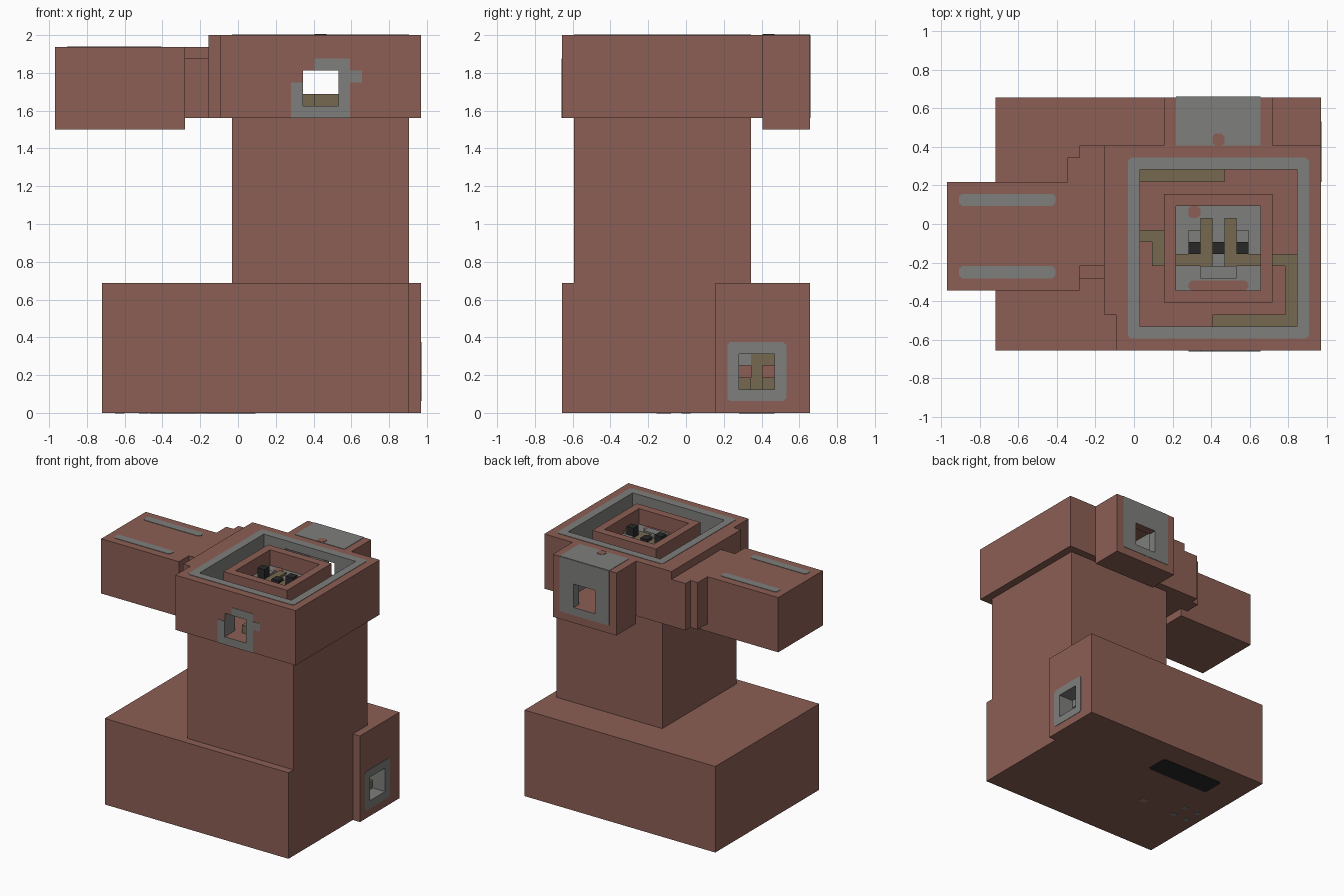
import bpy, bmesh
from mathutils import Vector

cube = bpy.data.objects.get("Cube")
if cube:
    bpy.data.objects.remove(cube, do_unlink=True)

U = 2 / 32                                   # one grid cell
ORIGIN = Vector((-15.5 * U, -10.5 * U, 0))   # grid corner, centres the model
THIN = 0.05                                  # plate thickness in cells


def material(name, rgb):
    m = bpy.data.materials.new(name)
    m.use_nodes = True
    m.diffuse_color = (*rgb, 1)
    m.node_tree.nodes["Principled BSDF"].inputs["Base Color"].default_value = (*rgb, 1)
    return m


BRICK = material("brick red", (0.26, 0.114, 0.09))
PALE = material("pale brick", (0.42, 0.2, 0.16))
GREY = material("stone grey", (0.21, 0.21, 0.205))
OLIVE = material("olive brown", (0.178, 0.14, 0.08))
DARK = material("charcoal", (0.022, 0.022, 0.022))


def box(name, xs, ys, zs, mat=BRICK, round_axis=None):
    """Box between grid lines; optionally clip the corners around one axis."""
    bm = bmesh.new()
    bmesh.ops.create_cube(bm, size=1)
    for v in bm.verts:
        cell = [r[0] if c < 0 else r[1] for c, r in zip(v.co, (xs, ys, zs))]
        v.co = Vector(cell) * U + ORIGIN
    if round_axis is not None:
        edges = [e for e in bm.edges
                 if abs((e.verts[0].co - e.verts[1].co).normalized()[round_axis]) > 0.9]
        bmesh.ops.bevel(bm, geom=edges, offset=0.25 * U, segments=1, affect='EDGES')
    mesh = bpy.data.meshes.new(name)
    bm.to_mesh(mesh)
    bm.free()
    mesh.materials.append(mat)
    obj = bpy.data.objects.new(name, mesh)
    bpy.context.collection.objects.link(obj)
    return obj


def cut(obj, xs, ys, zs):
    """Subtract a grid box from an object and discard the cutter."""
    cutter = box("cutter", xs, ys, zs)
    cutter.hide_render = True
    mod = obj.modifiers.new("cut", 'BOOLEAN')
    mod.operation, mod.solver, mod.object = 'DIFFERENCE', 'EXACT', cutter
    bpy.context.view_layer.objects.active = obj
    bpy.ops.object.modifier_apply(modifier=mod.name)
    bpy.data.objects.remove(cutter, do_unlink=True)


def paint(obj, mat, rule):
    """Give a second colour to faces whose grid centre and normal fit the rule."""
    slot = len(obj.data.materials)
    obj.data.materials.append(mat)
    for p in obj.data.polygons:
        p.material_index = slot if rule((p.center - ORIGIN) / U, p.normal) else 0


def top_plate(name, xs, ys, z, mat=GREY, rounded=True, thick=THIN):
    return box(name, xs, ys, (z, z + thick), mat, 2 if rounded else None)


def disc(name, x, y, radius, mat):
    bpy.ops.mesh.primitive_cylinder_add(vertices=8, radius=radius, depth=0.006,
                                        location=(x, y, 0))
    obj = bpy.context.object
    obj.name = name
    obj.data.materials.append(mat)


# Base with its side block and small window pocket
POCKET = ((28, 32), (15, 18), (2, 5))
base = box("base", (4, 30), (0, 21), (0, 11))
side_block = box("base_side_block", (30, 31), (13, 21), (0, 11))
window_plate = box("base_window_frame", (31, 31 + THIN), (14, 19), (1, 6), GREY, 0)
for part in (base, side_block, window_plate):
    cut(part, *POCKET)
for part in (base, side_block):
    paint(part, GREY, lambda c, n: 28.5 < c.x < 30.9 and 14.9 < c.y < 18.1 and 1.9 < c.z < 5.1)
box("pocket_post", (28, 29), (16, 17), (2, 5), OLIVE)
box("pocket_shelf_upper", (28, 29), (17, 18), (4, 5), OLIVE)
for i, y in enumerate((15, 17)):
    box(f"pocket_foot_{i}", (28, 29.3), (y, y + 1), (2, 3), OLIVE)
box("pocket_shelf_grey", (28, 29), (15, 16), (4, 5), GREY)

# Column
box("column", (15, 30), (1, 16), (11, 25))

# Hollow head and rear block, with a window through both
CAVITY = ((16, 29), (2, 15), (26, 33))
TUNNEL = ((19, 26), (14.5, 20), (26, 31))
FRONT_HOLE = ((21, 24), (-1, 2.5), (26, 29))
REAR_HOLE = ((21, 24), (19.5, 22), (26, 29))
head = box("head", (14, 31), (0, 17), (25, 32))
for space in (CAVITY, TUNNEL, FRONT_HOLE):
    cut(head, *space)
paint(head, GREY, lambda c, n: 15.9 < c.x < 29.1 and 0.2 < c.y < 16.9
      and 25.9 < c.z < 31.9 and abs(n.z) < 0.5)
rear = box("rear_block", (18, 27), (17, 21), (24, 32))
for space in (TUNNEL, REAR_HOLE):
    cut(rear, *space)
paint(rear, GREY, lambda c, n: 18.9 < c.x < 26.1 and 17.1 < c.y < 20.9
      and 25.9 < c.z < 31.1 and abs(n.z) < 0.5)
box("head_side_step", (13, 14), (3, 17), (25, 32))

# Grey trim on the head
rim = top_plate("head_rim", (15, 30), (1, 16), 32)
cut(rim, *CAVITY)
for i, (xs, zs) in enumerate((((20, 25), (25, 28)), ((22, 25), (28, 30)), ((25, 26), (28, 29)))):
    trim = box(f"front_window_trim_{i}", xs, (-THIN, 0), zs, GREY)
    if i < 2:
        cut(trim, *FRONT_HOLE)
back_trim = box("rear_window_trim", (19, 26), (21, 21 + THIN), (25, 32), GREY)
cut(back_trim, *REAR_HOLE)
top_plate("rear_top_trim", (19, 26), (17, 21), 32, rounded=False)
top_plate("rear_top_notch", (22, 23), (17, 18), 32, BRICK, thick=2 * THIN)

# Bars lying on the cavity floor
BARS = (((16, 23), (14, 15)), ((16, 18), (9, 10)), ((17, 18), (7, 9)),
        ((28, 29), (2, 8)), ((27, 28), (7, 8)), ((22, 28), (2, 3)))
for i, (xs, ys) in enumerate(BARS):
    box(f"floor_bar_{i}", xs, ys, (26, 27), OLIVE)

# Inner tray
tray = box("tray", (18, 27), (4, 13), (29, 32))
cut(tray, (19, 26), (5, 12), (30, 33))
paint(tray, GREY, lambda c, n: n.z > 0.9 and c.z < 31)
for i, x in enumerate((20, 22, 24)):
    box(f"tray_pillar_{i}", (x, x + 1), (8, 9), (30, 30.6 if x == 22 else 31.5), DARK)
for i, x in enumerate((21, 23)):
    box(f"tray_bar_{i}", (x, x + 1), (7, 11), (30, 30.3), OLIVE)
for i, xs in enumerate(((19, 21), (24, 26))):
    box(f"tray_cross_bar_{i}", xs, (7, 8), (30, 30.3), OLIVE)
for i, x in enumerate((20, 24)):
    box(f"tray_block_{i}", (x, x + 1), (9, 10), (30, 30.5), GREY)
box("tray_front_block", (21, 24), (6, 7), (30, 30.5), GREY)
top_plate("tray_notch", (20, 21), (11, 12), 30, BRICK)
top_plate("tray_front_notch", (20, 25), (5, 5.8), 30, BRICK)

# Side arm with stepped connector
box("arm", (0, 11), (5, 14), (24, 31))
box("arm_connector", (11, 13), (7, 17), (25, 31))
box("arm_back_step", (10, 11), (14, 16), (25, 31))
box("arm_front_step", (11, 13), (6, 7), (25, 30))
for i, y in enumerate((6, 12)):
    top_plate(f"arm_stripe_{i}", (1, 9), (y, y + 1), 31)

# Underside details
box("underside_strip", (8, 17), (15, 18), (-THIN, 0), DARK, 2)
disc("underside_stud", -0.19, -0.11, 0.03, PALE)
for i in range(4):
    disc(f"underside_dot_{i}", -0.5 - 0.125 * (i % 2), -0.13 * (i // 2), 0.025, GREY)
